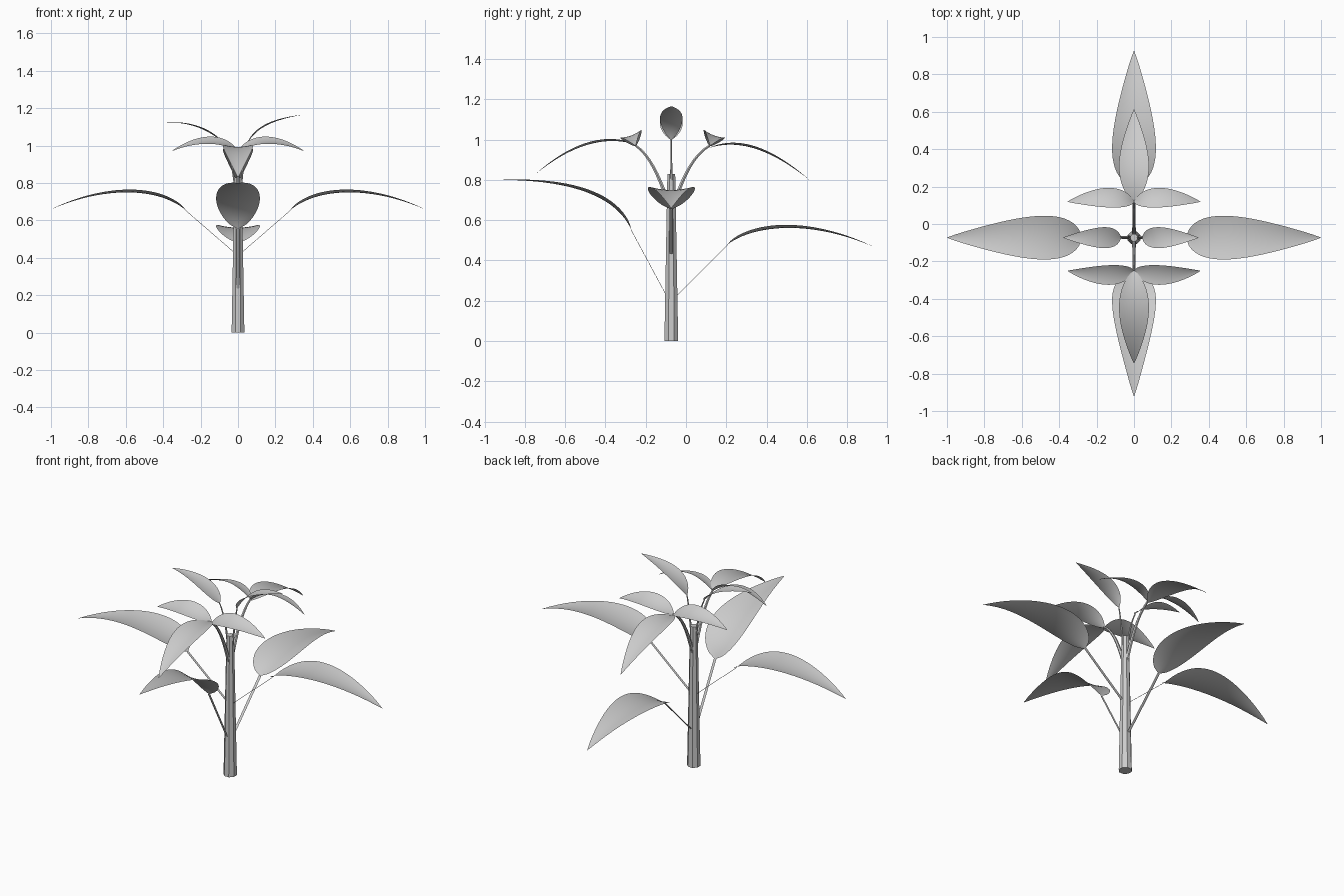
import bpy
import math
from mathutils import Vector
from mathutils.geometry import interpolate_bezier

if "Cube" in bpy.data.objects:
    bpy.data.objects.remove(bpy.data.objects["Cube"])

UP = Vector((0, 0, 1))
STEM_Y = -0.073

grey = bpy.data.materials.new("leaf_grey")
grey.use_nodes = True
grey.diffuse_color = (0.6, 0.6, 0.6, 1)
grey.node_tree.nodes["Principled BSDF"].inputs["Base Color"].default_value = (0.6, 0.6, 0.6, 1)


def skin(name, rows, closed=False):
    """Join rows of points into a surface; closed rows make a capped tube."""
    n = len(rows[0])
    faces = []
    for i in range(len(rows) - 1):
        for j in range(n if closed else n - 1):
            k = (j + 1) % n
            faces.append((i * n + j, i * n + k, (i + 1) * n + k, (i + 1) * n + j))
    if closed:
        last = (len(rows) - 1) * n
        faces.append(tuple(reversed(range(n))))
        faces.append(tuple(range(last, last + n)))
    mesh = bpy.data.meshes.new(name)
    mesh.from_pydata([p for row in rows for p in row], [], faces)
    mesh.validate()
    mesh.materials.append(grey)
    obj = bpy.data.objects.new(name, mesh)
    bpy.context.collection.objects.link(obj)
    bpy.ops.object.select_all(action="DESELECT")
    obj.select_set(True)
    bpy.context.view_layer.objects.active = obj
    bpy.ops.object.shade_smooth_by_angle(angle=math.radians(40))


def arc(y, angle, points, count, roll=0.0):
    """Curve facing the given angle, its plane rolled sideways about its start."""
    out = Vector((math.cos(angle), math.sin(angle), 0))
    left = UP.cross(out)
    side = left * math.cos(roll) + UP * math.sin(roll)
    rise = UP * math.cos(roll) - left * math.sin(roll)
    z0 = points[0][1]
    base = Vector((0, y, z0))
    path = interpolate_bezier(*[base + out * r + rise * (z - z0) for r, z in points], count)
    frames = []
    for i, p in enumerate(path):
        tangent = (path[min(i + 1, count - 1)] - path[max(i - 1, 0)]).normalized()
        frames.append((p, side, tangent.cross(side)))
    return frames


def leaf(name, y, angle, points, half_width, skew=0.73, cup=0.14, roll=0.0):
    """Arched blade with a rounded base, pointed tip and cupped section."""
    count = 24
    rows = []
    for i, (p, side, normal) in enumerate(arc(y, angle, points, count, roll)):
        t = i / (count - 1)
        w = half_width * max(math.sin(math.pi * t ** skew), 0) ** 0.87
        w = max(w, 0.004 if i == 0 else 0.0005)
        rows.append([p - side * w * u + normal * w * cup * u * u
                     for u in (j / 4 for j in range(-4, 5))])
    skin(name, rows)


def petiole(name, angle, start, end):
    """Thin, slightly folded ribbon from the stem to a leaf base."""
    line = [Vector(start).lerp(Vector(end), k / 3) for k in range(4)]
    skin(name, [[p - s * 0.008, p - n * 0.002, p + s * 0.008]
                for p, s, n in arc(STEM_Y, angle, line, 6)])


def branch(name, angle, points, r0, r1):
    """Tapered curved twig."""
    rows = []
    frames = arc(STEM_Y, angle, points, 10)
    for i, (p, s, n) in enumerate(frames):
        r = r0 + (r1 - r0) * i / (len(frames) - 1)
        rows.append([p + (s * math.cos(a) + n * math.sin(a)) * r
                     for a in (k * math.tau / 6 for k in range(6))])
    skin(name, rows, True)


# Main stem: tapered eight-sided post
skin("stem", [[Vector((r * math.cos(a), STEM_Y + r * math.sin(a), z))
               for a in ((k + 0.5) * math.tau / 8 for k in range(8))]
              for z, r in ((0, 0.037), (0.42, 0.029), (0.83, 0.021))], True)

LEFT, BACK, RIGHT, FRONT = (k * math.pi / 2 for k in range(4))

# Four large lower leaves on ribbon petioles
side_blade = [(0.28, 0.655), (0.40, 0.76), (0.67, 0.80), (1.0, 0.66)]
large = (
    ("left", LEFT, 0.43, side_blade),
    ("right", RIGHT, 0.43, side_blade),
    ("back", BACK, 0.22, [(0.28, 0.48), (0.40, 0.57), (0.67, 0.61), (1.0, 0.47)]),
    ("front", FRONT, 0.22, [(0.20, 0.555), (0.27, 0.71), (0.48, 0.80), (0.85, 0.80)]),
)
for name, angle, z, blade in large:
    leaf(name + "_large_leaf", STEM_Y, angle, blade, 0.117)
    petiole(name + "_petiole", angle, (0.02, z), blade[0])

# Front and back clusters: a twig bearing three leaves
clusters = (
    ("front", FRONT, -1, -0.25, [(0, 0.975), (0.13, 1.018), (0.30, 0.99), (0.495, 0.83)]),
    ("back", BACK, 1, 0.118, [(0, 0.96), (0.13, 0.998), (0.28, 0.97), (0.495, 0.80)]),
)
for name, angle, sy, y, blade in clusters:
    reach = abs(y - STEM_Y)
    branch(name + "_branch", angle,
           [(0.01, 0.67), (0.05, 0.79), (0.10, 0.92), (reach, 0.97)], 0.011, 0.006)
    leaf(name + "_cluster_tip_leaf", y, angle, blade, 0.08, 0.85)
    for side, facing, sx in (("left", LEFT, 1), ("right", RIGHT, -1)):
        leaf(name + "_cluster_" + side + "_leaf", y, facing,
             [(0, 0.968), (0.08, 1.045), (0.22, 1.042), (0.355, 0.97)],
             0.056, 0.8, 0.15, -sx * sy * 0.36)

# Two single upper leaves on upright twigs
uppers = (
    ("left", LEFT, [(0.045, 1.0), (0.09, 1.10), (0.20, 1.14), (0.345, 1.165)]),
    ("right", RIGHT, [(0.07, 1.0), (0.12, 1.06), (0.22, 1.125), (0.38, 1.125)]),
)
for name, angle, blade in uppers:
    leaf(name + "_upper_leaf", STEM_Y, angle, blade, 0.056, 0.8)
    branch(name + "_branch", angle,
           [(0.008, 0.70), (0.02, 0.82), (0.03, 0.92), blade[0]], 0.007, 0.003)
